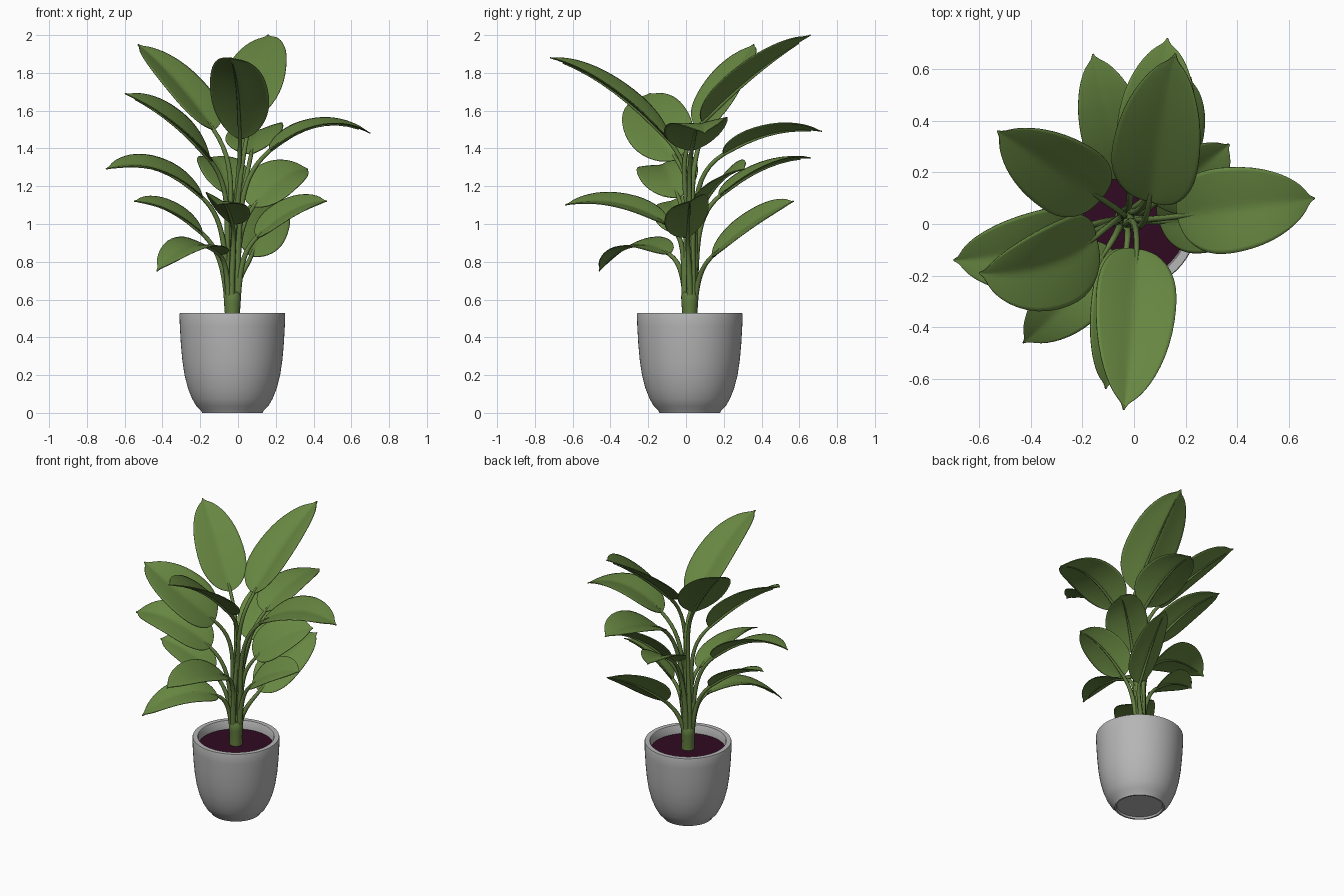
import bpy, bmesh, math
from mathutils import Vector

if "Cube" in bpy.data.objects:
    bpy.data.objects.remove(bpy.data.objects["Cube"])

CX, CY = -0.03, 0.02          # pot and trunk axis


def material(name, rgb):
    m = bpy.data.materials.new(name)
    m.diffuse_color = (*rgb, 1)
    m.use_nodes = True
    m.node_tree.nodes["Principled BSDF"].inputs["Base Color"].default_value = m.diffuse_color
    return m


LEAF = material("leaf_green", (0.135, 0.24, 0.053))
STEM = material("stem_green", (0.12, 0.205, 0.05))
POT = material("pot_grey", (0.46, 0.465, 0.46))
SOIL = material("soil_dark_purple", (0.03, 0.003, 0.016))


def finish(name, bm, mat, angle=40):
    bmesh.ops.recalc_face_normals(bm, faces=bm.faces)
    me = bpy.data.meshes.new(name)
    bm.to_mesh(me)
    bm.free()
    ob = bpy.data.objects.new(name, me)
    bpy.context.collection.objects.link(ob)
    me.materials.append(mat)
    select(ob)
    bpy.ops.object.shade_smooth_by_angle(angle=math.radians(angle))
    return ob


def select(ob):
    bpy.ops.object.select_all(action='DESELECT')
    ob.select_set(True)
    bpy.context.view_layer.objects.active = ob


def lathe(name, profile, mat, seg=64):
    """Turn a (radius, z) profile about the pot axis."""
    bm = bmesh.new()
    rings = []
    for r, z in profile:
        if r == 0:
            rings.append([bm.verts.new((CX, CY, z))] * seg)
        else:
            rings.append([bm.verts.new((CX + r * math.cos(2 * math.pi * i / seg),
                                        CY + r * math.sin(2 * math.pi * i / seg), z))
                          for i in range(seg)])
    for a, b in zip(rings, rings[1:]):
        for i in range(seg):
            j = (i + 1) % seg
            vs = list(dict.fromkeys((a[i], a[j], b[j], b[i])))
            if len(vs) > 2:
                bm.faces.new(vs)
    return finish(name, bm, mat)


def tube(name, pts, radii, mat):
    """Round tube through points with a radius at each point."""
    cu = bpy.data.curves.new(name, 'CURVE')
    cu.dimensions = '3D'
    cu.bevel_depth = 1.0
    cu.bevel_resolution = 2
    cu.use_fill_caps = True
    sp = cu.splines.new('POLY')
    sp.points.add(len(pts) - 1)
    for p, co, r in zip(sp.points, pts, radii):
        p.co = (*co, 1)
        p.radius = r
    ob = bpy.data.objects.new(name, cu)
    bpy.context.collection.objects.link(ob)
    cu.materials.append(mat)
    select(ob)
    bpy.ops.object.convert(target='MESH')
    bpy.ops.object.shade_smooth_by_angle(angle=math.radians(60))


# half-width of a leaf blade along its length
OUTLINE = [(0, .1), (.02, .36), (.06, .6), (.14, .84), (.24, .97), (.36, 1), (.52, .95),
           (.66, .83), (.78, .65), (.87, .45), (.93, .25), (.96, .08), (1, .02)]


def leaf(name, base, tip, width, arch, roll, fold=0.2, bend=0.0):
    base, tip = Vector(base), Vector(tip)
    h = tip - base
    h.z = 0
    h.normalize()
    right = h.cross(Vector((0, 0, 1)))
    ctrl = (base + tip) / 2 + Vector((0, 0, 2 * arch)) + right * 2 * bend
    point = lambda t: base * (1 - t) ** 2 + ctrl * 2 * t * (1 - t) + tip * t * t
    tangent = lambda t: ((ctrl - base) * (1 - t) + (tip - ctrl) * t).normalized()
    a = math.radians(roll)

    def frame(t):
        """Sideways and upward directions of the blade."""
        n = right.cross(tangent(t)).normalized()
        r = tangent(t).cross(n)
        return r * math.cos(a) - n * math.sin(a), n * math.cos(a) + r * math.sin(a)

    # blade: rows across a curved midrib, folded up along the middle
    bm = bmesh.new()
    rows = []
    across = [-1, -.8, -.5, -.2, 0, .2, .5, .8, 1]
    for t, w in OUTLINE:
        side, up = frame(t)
        hw = w * width / 2
        rows.append([bm.verts.new(point(t) + side * s * hw +
                                  up * fold * hw * (1.5 * abs(s) - 0.5 * s * s))
                     for s in across])
    for p, q in zip(rows, rows[1:]):
        for i in range(len(across) - 1):
            bm.faces.new((p[i], p[i + 1], q[i + 1], q[i]))
    ob = finish("leaf_" + name, bm, LEAF, 60)
    sub = ob.modifiers.new("smooth", 'SUBSURF')
    sub.levels = sub.render_levels = 1
    sol = ob.modifiers.new("thickness", 'SOLIDIFY')
    sol.thickness = 0.005
    sol.offset = 0

    # stalk: rises from the trunk, bends out and runs on as the midrib
    p0 = Vector((CX, CY, 0.56)) + h * 0.025
    dz = base.z - p0.z
    p1 = p0 + Vector((0, 0, dz * 0.55)) + h * 0.015
    p2 = base - tangent(0) * dz * 0.3
    pts, rad = [], []
    for i in range(15):
        t = i / 14
        pts.append(p0 * (1 - t) ** 3 + p1 * 3 * t * (1 - t) ** 2 + p2 * 3 * t * t * (1 - t) + base * t ** 3)
        rad.append(0.017 - 0.006 * t)
    for i in range(1, 9):
        t = i / 9
        pts.append(point(t) - frame(t)[1] * 0.004)
        rad.append(0.008 * (1 - t) + 0.002)
    tube("stalk_" + name, pts, rad, STEM)


# pot with rounded foot, rim and hollow inside
lathe("pot", [(0, .012), (.145, .012), (.15, 0), (.16, 0), (.166, .012), (.19, .035), (.213, .075),
              (.235, .13), (.253, .2), (.265, .28), (.273, .37), (.278, .46), (.28, .52), (.277, .53),
              (.246, .53), (.242, .525), (.24, .46), (.235, .42), (0, .42)], POT)
lathe("soil", [(0, .478), (.12, .476), (.241, .47), (.241, .44), (0, .44)], SOIL)
# short trunk where the stalks meet
lathe("trunk", [(0, .46), (.042, .46), (.04, .53), (.044, .58), (.046, .62), (.034, .64), (0, .63)], STEM, 20)

# leaves: name, base, tip, width, arch, roll (positive lowers the right-hand edge), fold, sideways bend
leaf("top_left", (-.13, .1, 1.5), (-.53, .36, 1.95), .31, .03, -10)
leaf("upper_left", (-.15, -.05, 1.34), (-.60, -.19, 1.69), .36, .03, -22, .24, -.05)
leaf("middle_left", (-.19, -.04, 1.14), (-.70, -.14, 1.29), .32, .08, -16, .2, -.02)
leaf("lower_left", (-.19, -.01, .95), (-.55, -.08, 1.12), .25, .04, -18, .2, -.01)
leaf("bottom_left", (-.10, -.09, .84), (-.43, -.46, .75), .27, .09, -10, .15, -.02)
leaf("top_front", (.01, -.1, 1.45), (-.04, -.72, 1.88), .32, .06, -8, .26, -.01)
leaf("lower_front", (-.03, -.1, 1.0), (-.11, -.64, 1.10), .24, .06, -18)
leaf("top_back", (.06, .09, 1.54), (.16, .66, 2.0), .35, .03, -9, .28)
leaf("upper_back", (.07, .2, 1.37), (.13, .72, 1.49), .31, .05, -8)
leaf("middle_back", (-.03, .18, 1.15), (-.16, .66, 1.35), .26, .05, 0)
leaf("lower_back", (.07, .14, .83), (.22, .57, 1.12), .27, .03, 30)
leaf("upper_right", (.17, .03, 1.39), (.70, .10, 1.48), .34, .09, 6, .14)
leaf("middle_right", (.08, .08, 1.09), (.37, .31, 1.29), .29, .05, 28)
leaf("lower_right", (.1, .01, .93), (.47, .02, 1.12), .26, .045, 24)
